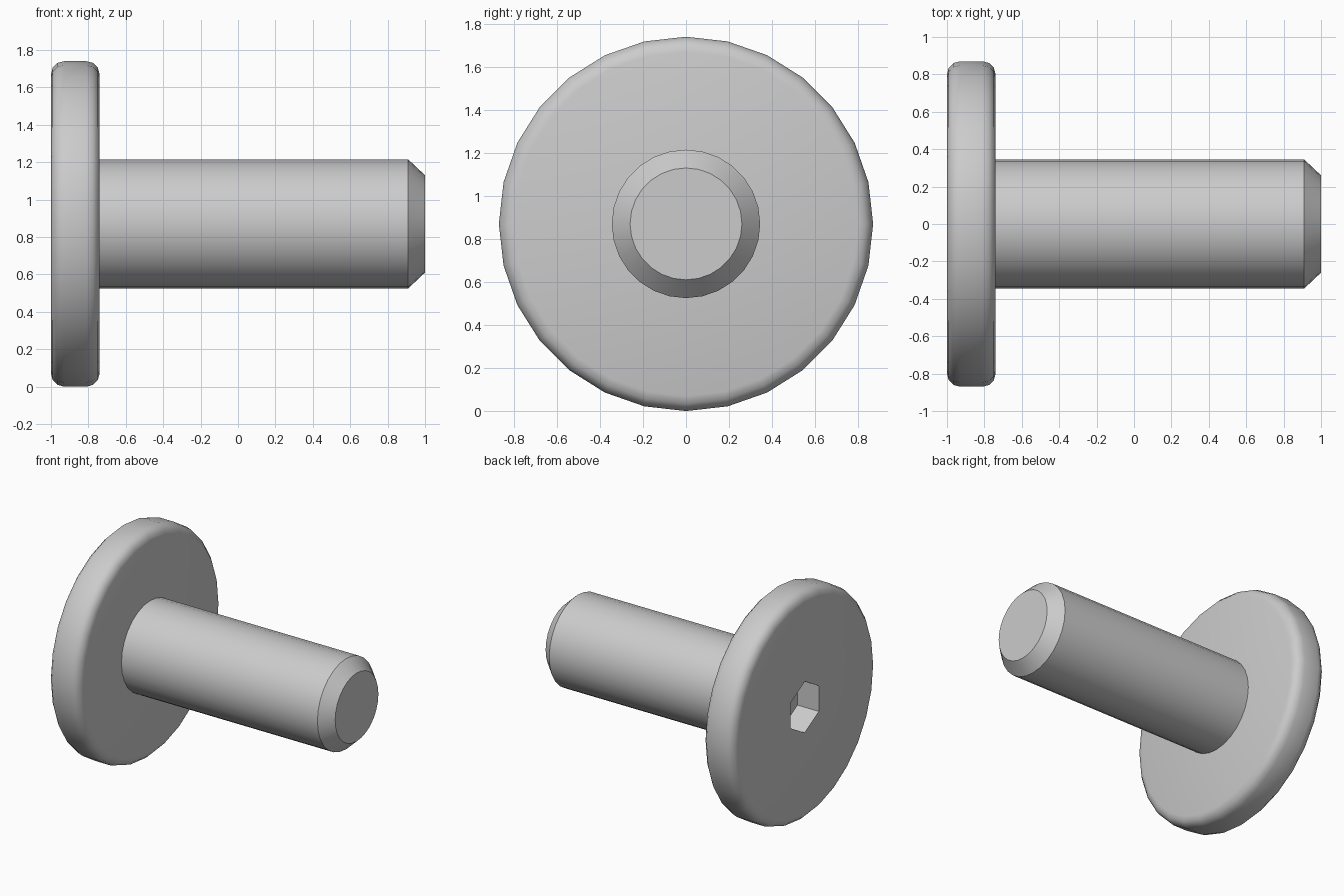
import bpy
import bmesh
import math
from mathutils import Matrix

if "Cube" in bpy.data.objects:
    bpy.data.objects.remove(bpy.data.objects["Cube"], do_unlink=True)

AXIS_Z = 0.87
SIDES = 28

steel = bpy.data.materials.new("grey_steel")
steel.use_nodes = True
grey = (0.6, 0.6, 0.6, 1)
steel.diffuse_color = grey
steel.node_tree.nodes["Principled BSDF"].inputs["Base Color"].default_value = grey


def turned_part(name, profile, sides):
    """Closed solid of revolution about the bolt axis from (x, radius) points."""
    bm = bmesh.new()
    rings = []
    for x, r in profile:
        ring = []
        for i in range(sides):
            a = math.tau * i / sides
            ring.append(bm.verts.new((x, r * math.sin(a), AXIS_Z + r * math.cos(a))))
        rings.append(ring)
    for a, b in zip(rings, rings[1:]):
        for i in range(sides):
            j = (i + 1) % sides
            bm.faces.new((a[i], a[j], b[j], b[i]))
    bm.faces.new(rings[0])
    bm.faces.new(rings[-1])
    bmesh.ops.recalc_face_normals(bm, faces=bm.faces)
    mesh = bpy.data.meshes.new(name)
    bm.to_mesh(mesh)
    bm.free()
    mesh.materials.append(steel)
    obj = bpy.data.objects.new(name, mesh)
    bpy.context.collection.objects.link(obj)
    return obj


def activate(obj):
    bpy.ops.object.select_all(action='DESELECT')
    obj.select_set(True)
    bpy.context.view_layer.objects.active = obj


# Disc head with rounded rims
LEFT, RIGHT, HEAD_R, ROUND = -1.0, -0.74, 0.87, 0.07
rim = []
for k in range(4):
    a = math.pi / 2 * k / 3
    rim.append((ROUND * (1 - math.cos(a)), HEAD_R - ROUND * (1 - math.sin(a))))
profile = [(LEFT + d, r) for d, r in rim] + [(RIGHT - d, r) for d, r in reversed(rim)]
head = turned_part("bolt_head", profile, SIDES)

# Hexagonal key socket, cut into the head
cutter = turned_part("socket_cutter", [(-1.1, 0.195), (-0.82, 0.195)], 6)
cutter.hide_render = True
cut = head.modifiers.new("socket", 'BOOLEAN')
cut.operation = 'DIFFERENCE'
cut.solver = 'EXACT'
cut.object = cutter
activate(head)
bpy.ops.object.modifier_apply(modifier=cut.name)
bpy.data.objects.remove(cutter, do_unlink=True)

# Shaft with a chamfered tip
shaft = turned_part("bolt_shaft", [(RIGHT - 0.01, 0.345), (0.91, 0.345), (1.0, 0.26)], SIDES)

for part in (head, shaft):
    activate(part)
    bpy.ops.object.shade_smooth_by_angle(angle=math.radians(32))
